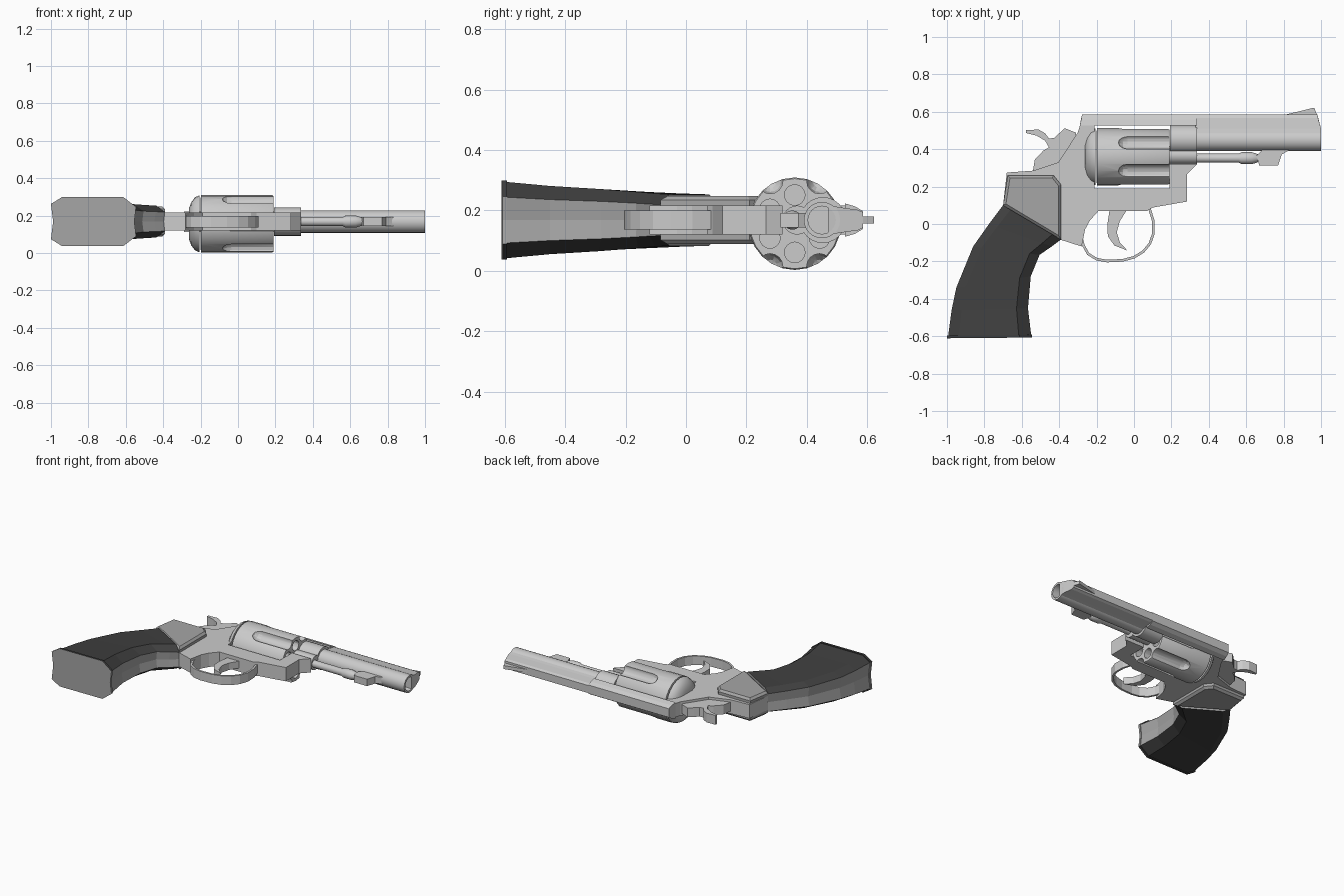
import bpy, bmesh
from math import sin, cos, pi, radians, hypot

if "Cube" in bpy.data.objects:
    bpy.data.objects.remove(bpy.data.objects["Cube"])

ZC = 0.168                      # mid plane of the frame
CYL = (0.36, 0.156)             # cylinder axis (y, z)


def material(name, v):
    m = bpy.data.materials.new(name)
    m.diffuse_color = (v, v, v, 1)
    m.use_nodes = True
    m.node_tree.nodes["Principled BSDF"].inputs["Base Color"].default_value = m.diffuse_color
    return m


def finish(name, bm, smooth=None):
    bmesh.ops.recalc_face_normals(bm, faces=bm.faces)
    me = bpy.data.meshes.new(name)
    bm.to_mesh(me)
    bm.free()
    ob = bpy.data.objects.new(name, me)
    bpy.context.collection.objects.link(ob)
    if smooth:
        smooth_edges(ob, smooth)
    return ob


def smooth_edges(ob, deg):
    bpy.ops.object.select_all(action='DESELECT')
    ob.select_set(True)
    bpy.context.view_layer.objects.active = ob
    bpy.ops.object.shade_smooth_by_angle(angle=radians(deg))


def loft(bm, rings):
    """Skin a list of closed rings and cap both ends; returns side faces by column."""
    vs = [[bm.verts.new(p) for p in r] for r in rings]
    n = len(vs[0])
    cols = [[] for _ in range(n)]
    for a, b in zip(vs, vs[1:]):
        for i in range(n):
            j = (i + 1) % n
            cols[i].append(bm.faces.new((a[i], a[j], b[j], b[i])))
    bm.faces.new(vs[0][::-1])
    bm.faces.new(vs[-1])
    return cols


def prism(name, pts, half, bevel=0):
    """Side profile in x/y, thickened about the mid plane."""
    bm = bmesh.new()
    loft(bm, [[(x, y, ZC + s * half) for x, y in pts] for s in (-1, 1)])
    if bevel:
        rim = [e for e in bm.edges if abs(e.verts[0].co.z - e.verts[1].co.z) < 1e-5]
        bmesh.ops.bevel(bm, geom=rim, offset=bevel, segments=1, affect='EDGES')
    return finish(name, bm)


def turn(bm, prof, centre, n=24):
    """Lathe (x, radius) pairs about an axis parallel to x."""
    y, z = centre
    loft(bm, [[(x, y + r * cos(2 * pi * i / n), z + r * sin(2 * pi * i / n))
               for i in range(n)] for x, r in prof])


def lathe(name, prof, centre, n=24):
    bm = bmesh.new()
    turn(bm, prof, centre, n)
    return finish(name, bm, 35)


def bar(name, section, xs):
    """Mirrored (y, half width) section run along x."""
    bm = bmesh.new()
    loop = [(y, h) for y, h in section] + [(y, -h) for y, h in reversed(section)]
    loft(bm, [[(x[k], y, ZC + h) for k, (y, h) in zip(
        [i if i < len(section) else len(loop) - 1 - i for i in range(len(loop))], loop)]
        for x in xs])
    return finish(name, bm)


# Frame: rear body, lower bridge and front post around the cylinder window
prism("frame", [(-.30, .49), (-.405, .33), (-.54, .285), (-.68, .275), (-.70, .10),
                (-.39, -.085), (-.28, -.12), (-.262, -.03), (-.235, .02), (-.19, .07),
                (.07, .07), (.10, .088), (.283, .12), (.283, .265), (.337, .32),
                (.19, .32), (.19, .19), (-.21, .19), (-.21, .54), (-.285, .54)], .048)
bar("top_strap", [(.527, .055), (.56, .045), (.585, .03)],
    [(-.29, -.282, -.278), (.337, .337, .337)])
lathe("recoil_shield", [(-.263, .08), (-.25, .115), (-.23, .142), (-.207, .152)], CYL)

# Cylinder with flutes and chambers cut out
cyl = lathe("cylinder", [(-.2, .135), (-.197, .153), (.183, .153), (.19, .149)], CYL)
bm = bmesh.new()
for i in range(6):
    a, b = i * pi / 3, (i + .5) * pi / 3
    turn(bm, [(-.05, .034), (.3, .034)],
         (CYL[0] + .095 * sin(a), CYL[1] + .095 * cos(a)), 16)
    turn(bm, [(-.085, .004), (-.078, .022), (-.06, .036), (-.035, .042), (.3, .042)],
         (CYL[0] + .163 * sin(b), CYL[1] + .163 * cos(b)), 16)
cutter = finish("cylinder_cutter", bm)
cutter.hide_render = True
mod = cyl.modifiers.new("cut", 'BOOLEAN')
mod.operation, mod.solver, mod.object = 'DIFFERENCE', 'EXACT', cutter
bpy.context.view_layer.objects.active = cyl
bpy.ops.object.modifier_apply(modifier="cut")
bpy.data.objects.remove(cutter)
smooth_edges(cyl, 35)

# Barrel group
lathe("barrel", [(.3, .06), (1, .06), (1, .046), (.75, .046)], (.45, ZC))
lathe("barrel_shank", [(.193, .076), (.337, .076)], (.453, ZC))
lathe("crane", [(.18, .048), (.337, .048)], (.368, ZC))
bar("barrel_rib", [(.47, .05), (.51, .042), (.568, .034), (.585, .026)],
    [(.33, .33, .33, .33), (1, 1, .983, .98)])
prism("front_sight", [(.79, .58), (.86, .597), (.963, .622), (.98, .58)], .012)
lathe("ejector_rod", [(.33, .024), (.56, .024), (.575, .032), (.63, .032),
                      (.65, .026), (.67, .018)], (.352, ZC), 16)
prism("ejector_lug", [(.655, .365), (.67, .312), (.77, .312), (.79, .372),
                      (.84, .40), (.69, .40)], .024)

# Hammer and trigger
prism("hammer", [(-.578, .502), (-.51, .505), (-.475, .485), (-.455, .457), (-.425, .46),
                 (-.40, .485), (-.37, .512), (-.31, .488), (-.32, .40), (-.40, .31),
                 (-.54, .285), (-.53, .345), (-.485, .392), (-.455, .41), (-.475, .445),
                 (-.52, .472), (-.578, .487)], .032)
prism("trigger", [(-.13, .08), (-.142, 0), (-.14, -.065), (-.105, -.115), (-.035, -.142),
                  (-.075, -.10), (-.092, -.045), (-.077, .013), (-.035, .08)], .024)

# Trigger guard: path thickened into a ribbon
path = [(.082, .085), (.102, .02), (.104, -.05), (.085, -.105), (.05, -.147), (0, -.178),
        (-.06, -.194), (-.145, -.198), (-.2, -.188), (-.245, -.16), (-.27, -.115), (-.285, -.06)]
sides = ([], [])
for i, (x, y) in enumerate(path):
    p, q = path[max(i - 1, 0)], path[min(i + 1, len(path) - 1)]
    dx, dy = q[0] - p[0], q[1] - p[1]
    d = hypot(dx, dy)
    for side, s in zip(sides, (.007, -.007)):
        side.append((x - s * dy / d, y + s * dx / d))
prism("trigger_guard", sides[0] + sides[1][::-1], .031)

# Grip: metal-coloured collar above, dark lofted handle below
dark, mid = material("dark_grip", .05), material("mid_grey", .38)
collar = prism("grip_collar", [(-.675, .26), (-.43, .26), (-.39, .21), (-.39, -.085),
                               (-.70, .10)], .08, .014)
collar.data.materials.append(mid)

stations = [((-.70, .10), (-.39, -.083), .085), ((-.775, 0), (-.44, -.12), .088),
            ((-.86, -.12), (-.505, -.165), .093), ((-.95, -.34), (-.552, -.28), .103),
            ((-.975, -.46), (-.567, -.45), .113), ((-.993, -.595), (-.55, -.592), .126),
            ((-1, -.595), (-.545, -.592), .131), ((-1, -.611), (-.545, -.607), .131)]
section = [(0, .72), (.13, 1), (.85, 1), (1, .6), (.98, 0),
           (1, -.6), (.85, -1), (.13, -1), (0, -.72), (.025, 0)]
bm = bmesh.new()
cols = loft(bm, [[(b[0] + t * (f[0] - b[0]), b[1] + t * (f[1] - b[1]), ZC + h * k)
                  for t, k in section] for b, f, h in stations])
for i in (0, 1, 2, 5, 6, 7):            # side panels are dark, straps stay grey
    for face in cols[i]:
        face.material_index = 1
grip = finish("grip", bm)
grip.data.materials.append(mid)
grip.data.materials.append(dark)
